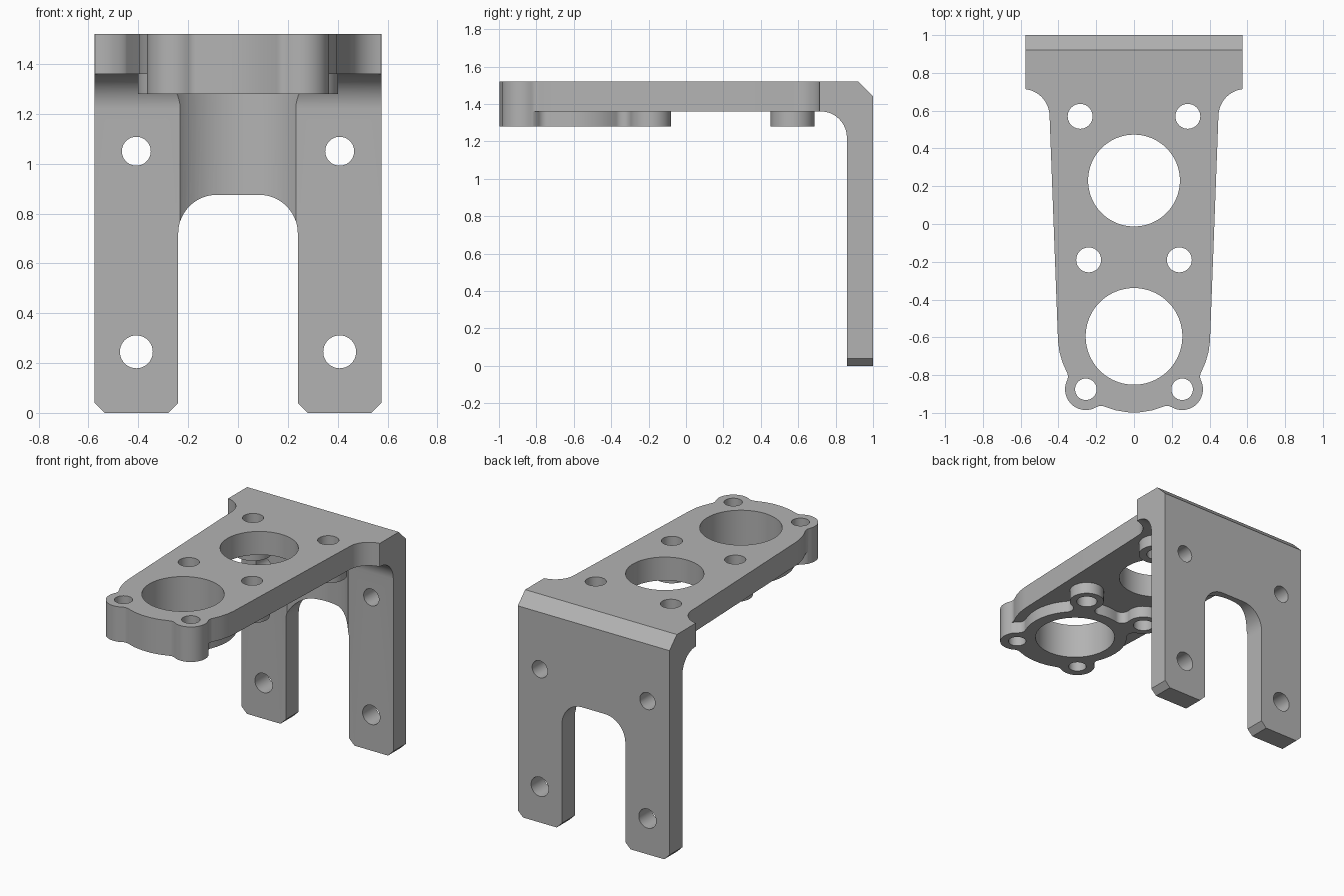
import bpy, bmesh, math
from mathutils import Vector

if "Cube" in bpy.data.objects:
    bpy.data.objects.remove(bpy.data.objects["Cube"])

grey = bpy.data.materials.new("plain grey")
grey.use_nodes = True
colour = (0.45, 0.45, 0.45, 1)
grey.diffuse_color = colour
grey.node_tree.nodes["Principled BSDF"].inputs["Base Color"].default_value = colour


def arc(cx, cy, r, start, end, n=16):
    """Points along an arc, angles in degrees."""
    steps = [math.radians(start + (end - start) * i / n) for i in range(n + 1)]
    return [(cx + r * math.cos(a), cy + r * math.sin(a)) for a in steps]


def circle(cx, cy, r, n=56):
    return arc(cx, cy, r, 0, 360, n)[:-1]


def mirror_x(pts):
    """Right half, bottom to top, closed by its mirrored left half."""
    return pts + [(-x, y) for x, y in reversed(pts)]


def filleted_loop(discs, rf):
    """Counter-clockwise outline round a loop of discs, blended by concave fillets."""
    chain = []
    for i, (a, ra) in enumerate(discs):
        b, rb = discs[(i + 1) % len(discs)]
        a, b = Vector(a), Vector(b)
        d = (b - a).length
        u = (b - a) / d
        p, q = ra + rf, rb + rf
        along = (p * p - q * q + d * d) / (2 * d)
        off = math.sqrt(max(p * p - along * along, 0))
        chain += [(a, ra, 1), (a + u * along + Vector((u.y, -u.x)) * off, rf, -1)]
    pts = []
    for i, (c, r, turn) in enumerate(chain):
        before, after = chain[i - 1][0] - c, chain[(i + 1) % len(chain)][0] - c
        start = math.degrees(math.atan2(before.y, before.x))
        end = math.degrees(math.atan2(after.y, after.x))
        sweep = turn * ((turn * (end - start)) % 360)
        pts += arc(c.x, c.y, r, start, start + sweep, max(5, int(abs(sweep) / 8)))[:-1]
    return pts


def prism(name, outlines, axis, lo, hi):
    """Extrude one or more outlines along an axis."""
    place = {"x": lambda p, t: (t, *p), "y": lambda p, t: (p[0], t, p[1]),
             "z": lambda p, t: (*p, t)}[axis]
    bm = bmesh.new()
    for pts in outlines:
        low = [bm.verts.new(place(p, lo)) for p in pts]
        high = [bm.verts.new(place(p, hi)) for p in pts]
        bm.faces.new(low)
        bm.faces.new(high[::-1])
        for i in range(len(pts)):
            bm.faces.new((low[i - 1], low[i], high[i], high[i - 1]))
    bmesh.ops.recalc_face_normals(bm, faces=bm.faces)
    mesh = bpy.data.meshes.new(name)
    bm.to_mesh(mesh)
    bm.free()
    mesh.materials.append(grey)
    obj = bpy.data.objects.new(name, mesh)
    bpy.context.collection.objects.link(obj)
    return obj


def combine(target, tool, operation):
    mod = target.modifiers.new("combine", "BOOLEAN")
    mod.operation, mod.solver, mod.object = operation, "EXACT", tool
    bpy.context.view_layer.objects.active = target
    bpy.ops.object.modifier_apply(modifier=mod.name)
    bpy.data.objects.remove(tool)


def pair(x, y):
    return [(x, y), (-x, y)]


ring = (0, -0.595)
front_ears, rear_ears = pair(0.255, -0.875), pair(0.24, -0.19)
rear_bosses = pair(0.285, 0.57)

# Angled side profile: plate and wall with inner fillet and chamfered back edge
profile = [(-1.1, 1.36)] + arc(0.72, 1.22, 0.14, 90, 0)
profile += [(0.86, 0), (1, 0), (1, 1.44), (0.92, 1.52), (-1.1, 1.52)]
bracket = prism("angle_bracket", [profile], "x", -0.7, 0.7)

# Shallow hollow in the front of the wall above the slot
combine(bracket, prism("hollow_cutter", [circle(0, 0.64, 0.32, 96)], "z", 0.6, 1.359), "DIFFERENCE")

# Raised underside flange around the front bore, plus two rear bosses
flange = filleted_loop([(front_ears[1], 0.111), (ring, 0.41), (front_ears[0], 0.111), (ring, 0.335),
                        (rear_ears[0], 0.11), (ring, 0.335), (rear_ears[1], 0.11), (ring, 0.335)], 0.05)
bosses = [circle(x, y, 0.117) for x, y in rear_bosses]
combine(bracket, prism("underside_bosses", [flange] + bosses, "z", 1.28, 1.42), "UNION")

# Plan outline: rounded nose with ears, tapered sides, wide back
nose = filleted_loop([(front_ears[1], 0.11), (ring, 0.403), (front_ears[0], 0.11), (ring, 0.403)], 0.05)
nose = sorted((p for p in nose if p[1] < -0.62), key=lambda p: math.atan2(p[1] - ring[1], p[0]))
side = arc(0.592, 0.57, 0.145, 178, 97) + [(0.575, 0.715), (0.575, 1.1)]
plan = nose + side + [(-x, y) for x, y in reversed(side)]
combine(bracket, prism("plan_trim", [plan], "z", -1, 2), "INTERSECT")

# Chamfered feet
feet = mirror_x([(0.515, -0.02), (0.735, 0.2), (0.735, 2)])
combine(bracket, prism("foot_trim", [feet], "y", -2, 2), "INTERSECT")

# Slot between the legs
slot = mirror_x([(0.3, -0.02), (0.24, 0.04)] + arc(0.085, 0.72, 0.155, 0, 90))
combine(bracket, prism("slot_cutter", [slot], "y", 0.5, 1.2), "DIFFERENCE")

# Bores and screw holes through the plate
holes = [circle(*ring, 0.256, 80), circle(0, 0.23, 0.243, 80)]
for spots, r in ((front_ears, 0.057), (rear_ears, 0.066), (rear_bosses, 0.066)):
    holes += [circle(x, y, r, 40) for x, y in spots]
combine(bracket, prism("plate_hole_cutter", holes, "z", 1.1, 1.7), "DIFFERENCE")

# Mounting holes through the wall
holes = [circle(x, z, r, 40) for z, r in ((1.05, 0.058), (0.245, 0.066)) for x, z in pair(0.408, z)]
combine(bracket, prism("wall_hole_cutter", holes, "y", 0.5, 1.2), "DIFFERENCE")

bpy.ops.object.select_all(action="DESELECT")
bracket.select_set(True)
bpy.context.view_layer.objects.active = bracket
bpy.ops.object.shade_smooth_by_angle(angle=math.radians(25))
